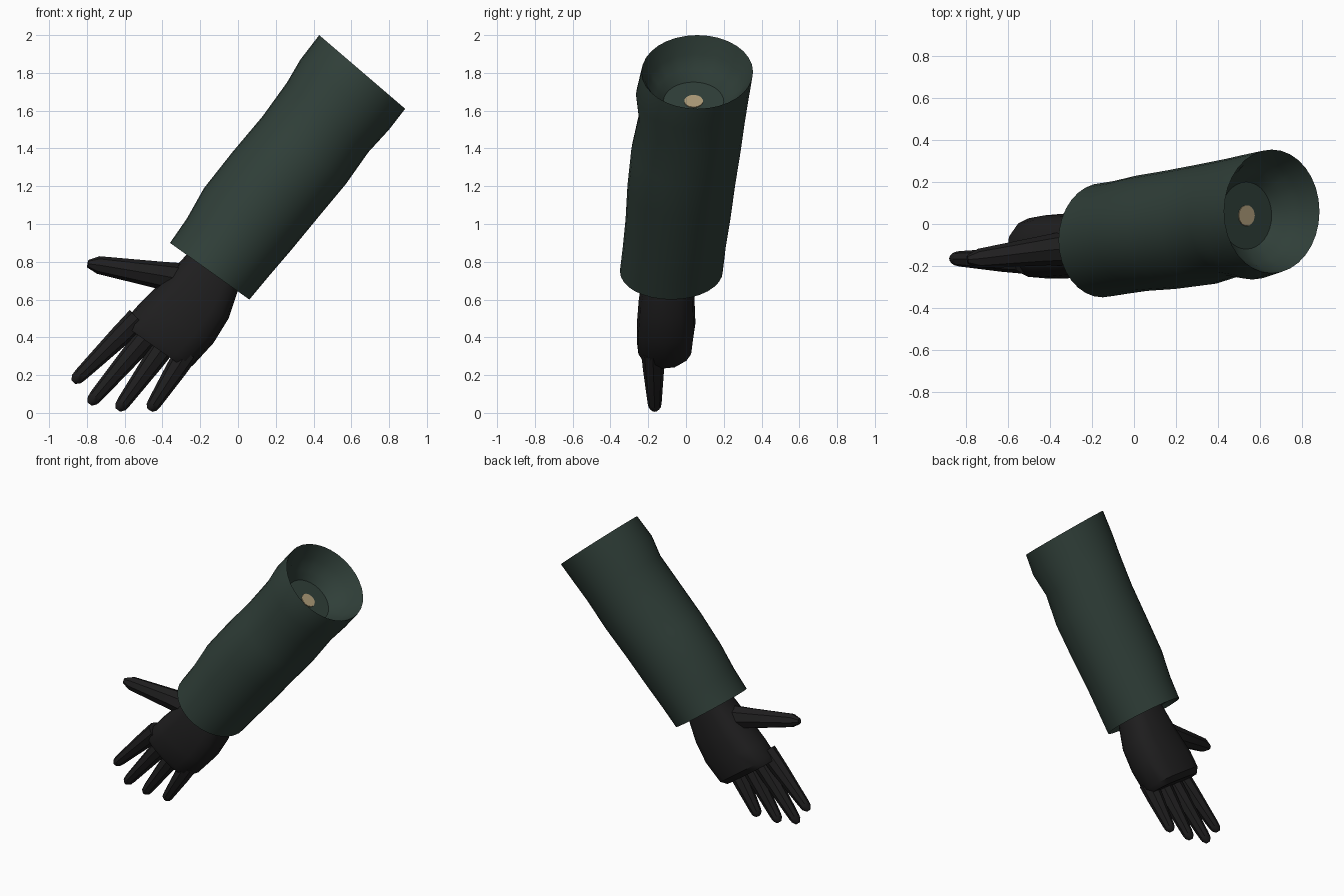
import bpy, bmesh, math
from mathutils import Vector

cube = bpy.data.objects.get("Cube")
if cube:
    bpy.data.objects.remove(cube)


def material(name, rgb):
    m = bpy.data.materials.new(name)
    m.use_nodes = True
    m.diffuse_color = (*rgb, 1)
    bsdf = m.node_tree.nodes["Principled BSDF"]
    bsdf.inputs["Base Color"].default_value = (*rgb, 1)
    bsdf.inputs["Roughness"].default_value = 0.8
    return m


GREEN = material("dark green cloth", (0.029, 0.049, 0.040))
BLACK = material("black glove", (0.0135, 0.013, 0.0135))
BONE = material("pale bone", (0.42, 0.33, 0.19))


def skin(name, rings, mat, angle=40):
    """Join equal-length rings of points into a closed, smooth shaded body."""
    bm = bmesh.new()
    loops = [[bm.verts.new(p) for p in ring] for ring in rings]
    n = len(loops[0])
    for a, b in zip(loops, loops[1:]):
        for i in range(n):
            j = (i + 1) % n
            bm.faces.new((a[i], a[j], b[j], b[i]))
    bm.faces.new(loops[0])
    bm.faces.new(loops[-1])
    bmesh.ops.recalc_face_normals(bm, faces=bm.faces)
    mesh = bpy.data.meshes.new(name)
    bm.to_mesh(mesh)
    bm.free()
    mesh.materials.append(mat)
    ob = bpy.data.objects.new(name, mesh)
    bpy.context.collection.objects.link(ob)
    bpy.ops.object.select_all(action='DESELECT')
    ob.select_set(True)
    bpy.context.view_layer.objects.active = ob
    bpy.ops.object.shade_smooth_by_angle(angle=math.radians(angle))
    return ob


def oval(center, u, v, n, power=1.0, ripple=0.0):
    """Ring around center with half axes u and v; power < 1 squares it off."""
    pts = []
    for i in range(n):
        t = 2 * math.pi * i / n
        c, s = math.cos(t), math.sin(t)
        k = 1 + ripple * (-1) ** i
        pts.append(center + u * (math.copysign(abs(c) ** power, c) * k)
                   + v * (math.copysign(abs(s) ** power, s) * k))
    return pts


def section(lx, lz, rx, rz, y0, y1, n, power=1.0):
    """Cross-section given by its two side points and its front and back."""
    y = (y0 + y1) / 2
    left, right = Vector((lx, y, lz)), Vector((rx, y, rz))
    return oval((left + right) / 2, (right - left) / 2,
                Vector((0, (y1 - y0) / 2, 0)), n, power)


def tube(name, path, mat, n=8):
    """Tapered tube through (point, radius) pairs."""
    pts = [Vector(p) for p, r in path]
    d = (pts[-1] - pts[0]).normalized()
    v = Vector((0, 1, 0))
    v = (v - d * v.dot(d)).normalized()
    u = d.cross(v)
    return skin(name, [oval(p, u * r, v * r, n) for p, (q, r) in zip(pts, path)], mat)


# Sleeve: outer cloth from cuff to upper opening
SIDES = 32
stations = [
    (-.36, .90, .06, .60, -.35, .195),
    (-.27, 1.03, .16, .72, -.335, .21),
    (-.18, 1.19, .28, .86, -.32, .235),
    (-.03, 1.38, .42, 1.03, -.31, .26),
    (.13, 1.57, .57, 1.21, -.29, .29),
    (.26, 1.75, .69, 1.38, -.25, .315),
    (.33, 1.87, .80, 1.50, -.265, .335),
    (.43, 2.0, .885, 1.61, -.235, .355),
]
rings = [section(*s, SIDES) for s in stations]

# Recessed cuff underside and hollow upper opening
axis = Vector((-.61, -.10, -.79)).normalized()
cuff = Vector((-.15, -.08, .75))
top = Vector((.657, .06, 1.805))
across = Vector((.76, 0, -.65))
depthwise = Vector((0, 1, 0))
under = [cuff + (p - cuff) * .93 - axis * .03 for p in rings[0]]
inside = [oval(top + axis * d, across * r, depthwise * r, SIDES, 1, w)
          for d, r, w in ((.05, .275, 0), (.09, .252, .012), (.12, .235, .025),
                          (.15, .205, .02), (.19, .168, 0), (.2, .16, 0))]
skin("sleeve", [under] + rings + inside, GREEN)

# Bone end inside the opening
skin("bone_end", [oval(top + axis * d, across * .05, depthwise * .05, 14)
                  for d in (.203, .195)], BONE)

# Palm: thick block from wrist to knuckles
palm = [
    (-.20, .95, .04, .78, -.18, .02),
    (-.27, .84, .0, .65, -.22, .04),
    (-.40, .70, -.05, .50, -.25, .045),
    (-.52, .58, -.13, .37, -.26, .05),
    (-.59, .50, -.24, .25, -.26, .035),
    (-.605, .465, -.28, .235, -.245, .0),
]
skin("palm", [section(*s, 16, .7) for s in palm], BLACK, 35)

# Fingers: knuckle and tip in the front plane
fingers = {
    "index_finger": ((-.53, .50), (-.865, .17)),
    "middle_finger": ((-.46, .43), (-.78, .055)),
    "ring_finger": ((-.375, .375), (-.63, .022)),
    "little_finger": ((-.27, .32), (-.463, .02)),
}
for name, ((bx, bz), (tx, tz)) in fingers.items():
    base, tip = Vector((bx, -.175, bz)), Vector((tx, -.165, tz))
    path = [(base.lerp(tip, t), r) for t, r in
            ((0, .062), (.3, .056), (.9, .037), (.97, .032), (1.02, .015))]
    tube(name, path, BLACK)

# Thumb
tube("thumb", [((-.26, -.11, .70), .09), ((-.42, -.125, .73), .072),
               ((-.74, -.165, .783), .047), ((-.795, -.17, .79), .02)], BLACK)
